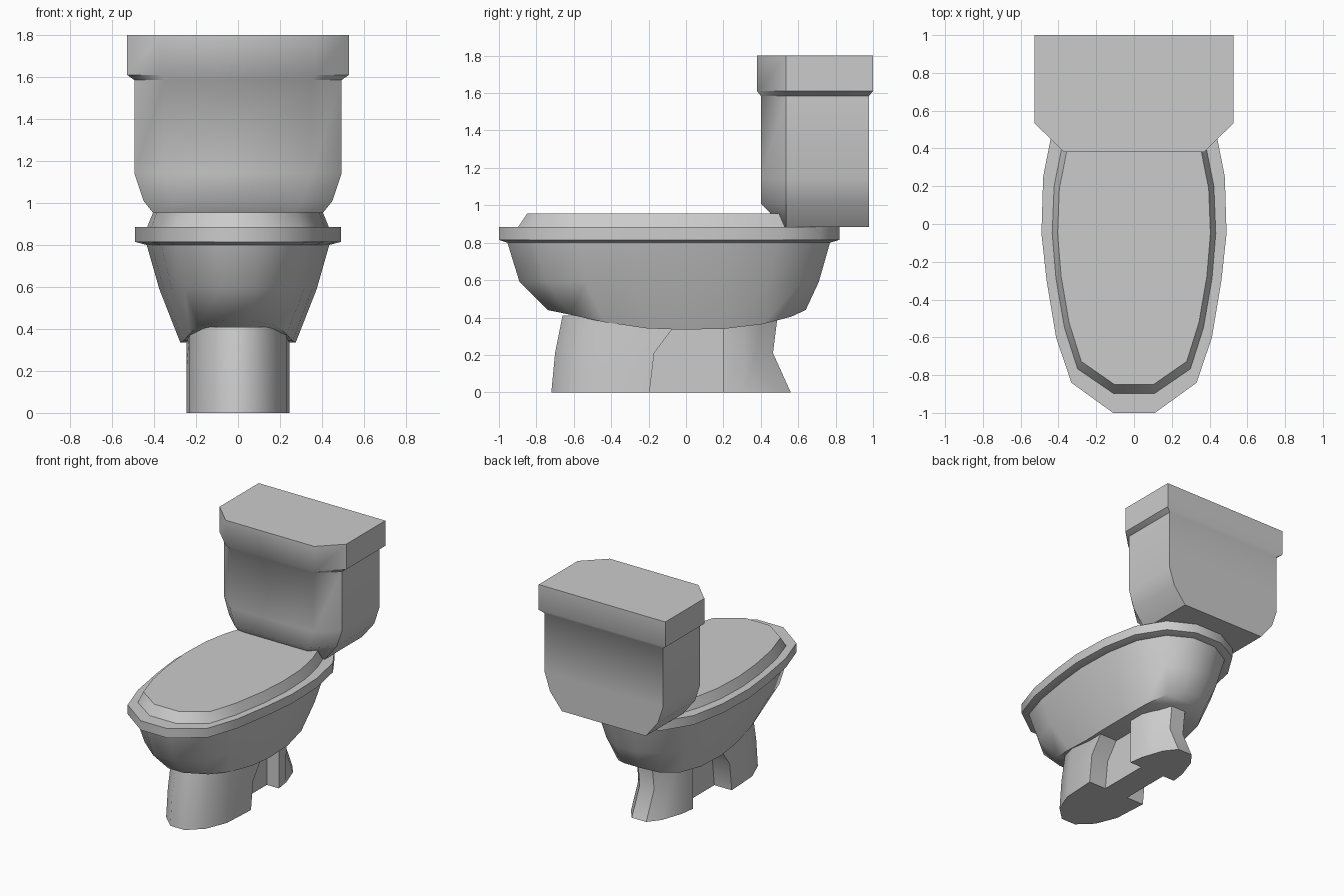
import bpy, bmesh, math

if "Cube" in bpy.data.objects:
    bpy.data.objects.remove(bpy.data.objects["Cube"])

# Mid-grey ceramic
ceramic = bpy.data.materials.new("ceramic")
ceramic.diffuse_color = (.55, .55, .54, 1)
ceramic.use_nodes = True
ceramic.node_tree.nodes["Principled BSDF"].inputs["Base Color"].default_value = ceramic.diffuse_color


def loft(name, rings, strip_bottom=False):
    """Mirror half outlines (front to back, x > 0) into rings and skin them bottom to top."""
    bm = bmesh.new()
    loops = []
    for half in rings:
        full = list(half) + [(-x, y, z) for x, y, z in reversed(half)]
        loops.append([bm.verts.new(p) for p in full])
    n = len(loops[0])
    for a, b in zip(loops, loops[1:]):
        for i in range(n):
            j = (i + 1) % n
            bm.faces.new((a[i], a[j], b[j], b[i]))
    bm.faces.new(loops[-1])
    low = loops[0]
    if strip_bottom:
        for i in range(n // 2 - 1):
            bm.faces.new((low[i], low[n - 1 - i], low[n - 2 - i], low[i + 1]))
    else:
        bm.faces.new(list(reversed(low)))
    bmesh.ops.recalc_face_normals(bm, faces=bm.faces[:])
    mesh = bpy.data.meshes.new(name)
    bm.to_mesh(mesh)
    bm.free()
    mesh.materials.append(ceramic)
    obj = bpy.data.objects.new(name, mesh)
    bpy.context.collection.objects.link(obj)
    bpy.ops.object.select_all(action='DESELECT')
    obj.select_set(True)
    bpy.context.view_layer.objects.active = obj
    bpy.ops.object.shade_smooth_by_angle(angle=math.radians(45))
    return obj


# Shared elongated outline of the rim and bowl
OVAL = [(.11, -1), (.33, -.84), (.41, -.6), (.46, -.3), (.487, -.05),
        (.478, .25), (.425, .52), (.30, .72), (.11, .82)]


def oval(width, front, back, z):
    zs = z if isinstance(z, list) else [z] * len(OVAL)
    return [(x * width / .487, front + (y + 1) / 1.82 * (back - front), h)
            for (x, y), h in zip(OVAL, zs)]


# Bowl with a saddle-shaped underside
loft("bowl", [
    oval(.275, -.74, .64, [.44, .415, .375, .342, .335, .34, .365, .405, .44]),
    oval(.375, -.89, .71, .59),
    oval(.435, -.955, .77, .80),
], strip_bottom=True)

# Rim with a small undercut
loft("rim", [
    oval(.435, -.955, .77, .80),
    oval(.49, -1, .82, .815),
    oval(.49, -1, .82, .885),
])

# Closed seat lid, running under the tank
LID = [(.11, -.9), (.30, -.77), (.37, -.55), (.415, -.29), (.435, -.05),
       (.425, .20), (.385, .40), (.34, .53)]
loft("seat_lid", [
    [(x, y, .88) for x, y in LID],
    [(x * .93, -.03 + (y + .03) * .943, .955) for x, y in LID],
])


# Tank with its overhanging lid: rectangles with chamfered front corners
def tank_ring(w, front, back, z, chamfer=.145):
    return [(w - chamfer, front, z), (w, .535, z), (w, back, z)]


loft("tank", [
    tank_ring(.35, .52, .978, .885),
    tank_ring(.45, .40, .978, 1.01),
    tank_ring(.493, .40, .978, 1.14),
    tank_ring(.493, .40, .978, 1.585),
    tank_ring(.528, .38, 1, 1.61, .158),
    tank_ring(.528, .38, 1, 1.8, .158),
])


# Pedestal with side recesses between front and rear feet
def foot_ring(front, notch, back, z):
    pts = [(.06, front), (.165, front + .10), (.23, front + .26), (.245, notch),
           (.10, notch), (.10, .2), (.20, .2), (.185, .31),
           (.13, back - .09), (.06, back)]
    return [(x, y, z) for x, y in pts]


loft("pedestal", [
    foot_ring(-.72, -.195, .56, 0),
    foot_ring(-.70, -.17, .465, .21),
    foot_ring(-.66, -.02, .49, .41),
])
